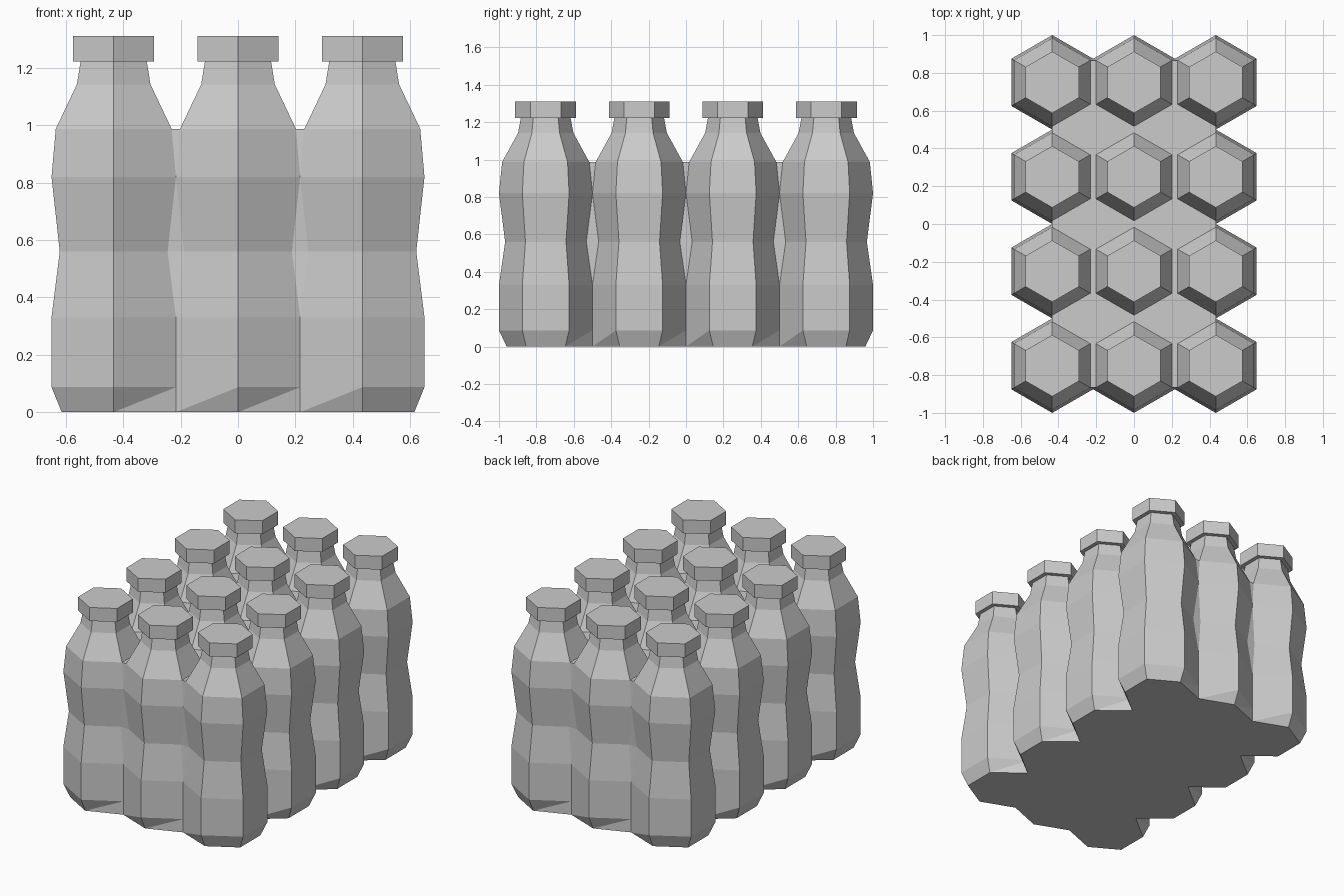
import bpy, bmesh, math

if "Cube" in bpy.data.objects:
    bpy.data.objects.remove(bpy.data.objects["Cube"])

R = 0.25                                  # widest bottle radius (corner)
DX, DY = R * math.sqrt(3), 2 * R          # spacing between bottles
# bottle profile: (radius, height)
BODY = [(0.209, 0), (R, 0.087), (R, 0.33), (0.217, 0.56), (R, 0.82),
        (0.233, 0.987), (0.148, 1.142), (0.133, 1.222)]
CAP = [(0.163, 1.222), (0.163, 1.31)]


def loft(name, rings):
    """Skin a list of equal rings of points and close both ends."""
    bm = bmesh.new()
    rows = [[bm.verts.new(p) for p in ring] for ring in rings]
    n = len(rows[0])
    for k, (a, b) in enumerate(zip(rows, rows[1:])):
        for i in range(n):
            j = (i + 1) % n
            if k == 0:                    # foot panels fold along a diagonal
                bm.faces.new((a[i], a[j], b[j]))
                bm.faces.new((a[i], b[j], b[i]))
            else:
                bm.faces.new((a[i], a[j], b[j], b[i]))
    bm.faces.new(rows[0][::-1])
    bm.faces.new(rows[-1])
    me = bpy.data.meshes.new(name)
    bm.to_mesh(me)
    bm.free()
    ob = bpy.data.objects.new(name, me)
    bpy.context.collection.objects.link(ob)
    return ob


def hex_ring(cx, cy, r, z):
    pts = []
    for k in range(6):
        a = math.radians(30 + 60 * k)
        c, s = math.cos(a), math.sin(a)
        # foot corners touching a neighbour are not drawn in
        shared = abs(cx + R * c) < 0.5 and abs(cy + R * s) < 0.9
        q = R if z == 0 and shared else r
        pts.append((cx + q * c, cy + q * s, z))
    return pts


# bottles and caps in a 3 x 4 pack
for col in range(3):
    for row in range(4):
        x, y = (col - 1) * DX, (row - 1.5) * DY
        loft(f"bottle_{col}_{row}", [hex_ring(x, y, r, z) for r, z in BODY])
        loft(f"cap_{col}_{row}", [hex_ring(x, y, r, z) for r, z in CAP])

# solid filling between the bottles, following their waist
rings = []
for r, z in BODY[:6]:
    if z == 0:
        r = R
    w, d = DX, 1.5 * DY + r / 2
    rings.append([(-w, -d, z), (w, -d, z), (w, d, z), (-w, d, z)])
loft("filling", rings)
